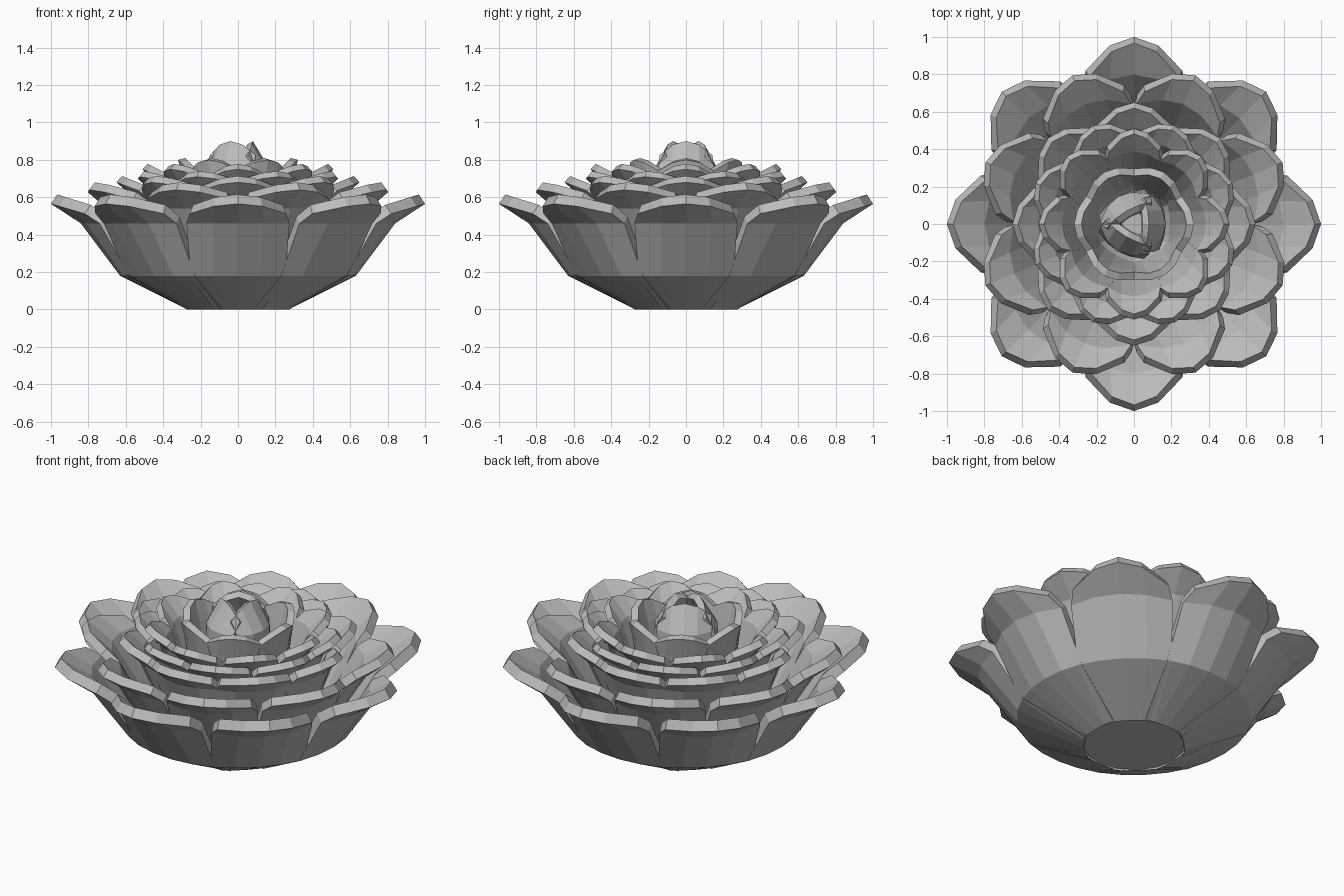
import bpy
from math import radians

if "Cube" in bpy.data.objects:
    bpy.data.objects.remove(bpy.data.objects["Cube"])

grey = bpy.data.materials.new("petal grey")
grey.use_nodes = True
COLOUR = (0.5, 0.5, 0.5, 1)
grey.diffuse_color = COLOUR
grey.node_tree.nodes["Principled BSDF"].inputs["Base Color"].default_value = COLOUR

COLUMNS = (-1, -0.5, 0, 0.5, 1)
WIDTHS = (0.48, 0.92, 1, 0.94)
CUPS = (0.15, 0.5, 1, 1)


def petal_mesh(name, profile, half_width, cup):
    """Cupped petal facing +x, with a rounded tip; profile is (radius, height)."""
    verts, faces = [], []
    for row, (r, z) in enumerate(profile):
        for u in COLUMNS:
            pr, pz = r, z
            if row == len(profile) - 1:
                below = profile[row - 1]
                drop = 0.5 * u * u
                pr += (below[0] - r) * drop
                pz += (below[1] - z) * drop
            verts.append((pr - cup * CUPS[row] * u * u, half_width * WIDTHS[row] * u, pz))
    n = len(COLUMNS)
    for row in range(len(profile) - 1):
        for c in range(n - 1):
            a = row * n + c
            faces.append((a, a + 1, a + n + 1, a + n))
    mesh = bpy.data.meshes.new(name)
    mesh.from_pydata(verts, [], faces)
    mesh.materials.append(grey)
    return mesh


def petal_ring(name, count, turn, profile, half_width, cup, thickness):
    mesh = petal_mesh(name, profile, half_width, cup)
    for i in range(count):
        petal = bpy.data.objects.new(f"{name}_{i + 1}", mesh)
        bpy.context.collection.objects.link(petal)
        petal.rotation_euler.z = radians(turn + 360 * i / count)
        solid = petal.modifiers.new("thickness", "SOLIDIFY")
        solid.thickness = thickness
        solid.offset = -1


# Open petals, from the outside in
petal_ring("outer_petal", 8, 0,
           ((0.27, 0.0), (0.63, 0.18), (0.84, 0.46), (1.0, 0.565)), 0.275, 0.1, 0.06)
petal_ring("second_petal", 8, 22.5,
           ((0.22, 0.06), (0.54, 0.24), (0.73, 0.54), (0.86, 0.64)), 0.25, 0.09, 0.05)
petal_ring("third_petal", 8, 0,
           ((0.18, 0.1), (0.42, 0.3), (0.55, 0.59), (0.65, 0.68)), 0.21, 0.07, 0.045)
petal_ring("fourth_petal", 8, 22.5,
           ((0.15, 0.12), (0.36, 0.34), (0.48, 0.63), (0.57, 0.71)), 0.18, 0.06, 0.04)
petal_ring("fifth_petal", 8, 0,
           ((0.13, 0.14), (0.3, 0.36), (0.42, 0.66), (0.51, 0.75)), 0.155, 0.05, 0.04)

# Upright petals around the bud
petal_ring("inner_petal", 6, 0,
           ((0.1, 0.15), (0.23, 0.4), (0.29, 0.68), (0.32, 0.8)), 0.16, 0.05, 0.04)

# Closed bud leaning inward
petal_ring("bud_petal", 3, 0,
           ((0.08, 0.15), (0.17, 0.45), (0.17, 0.75), (0.08, 0.9)), 0.15, 0.07, 0.04)

# Closed underside
bpy.ops.mesh.primitive_cylinder_add(vertices=16, radius=0.27, depth=0.03, location=(0, 0, 0.02))
base = bpy.context.object
base.name = "flower_base"
base.data.materials.append(grey)
